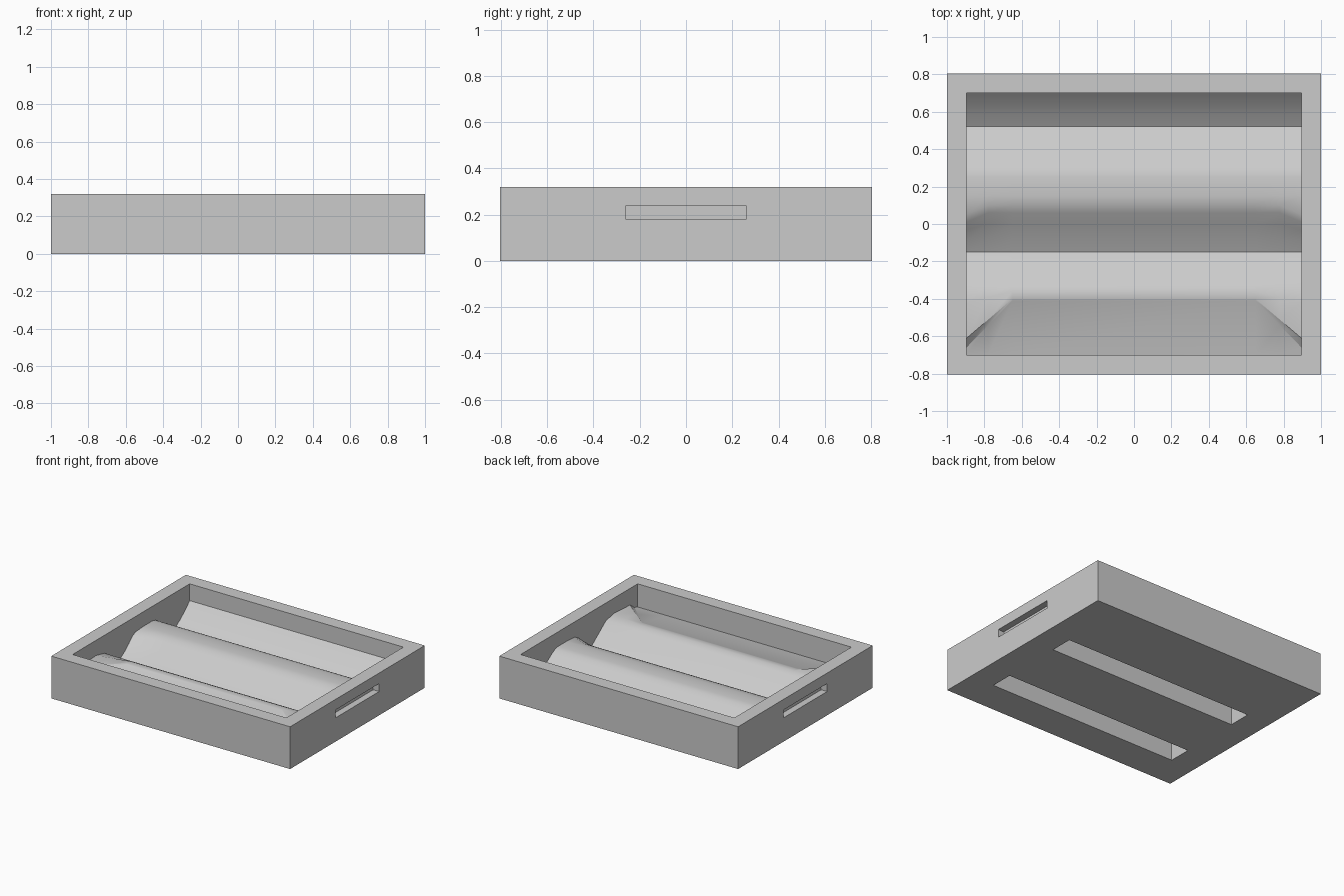
import bpy, bmesh, math
from mathutils import Vector

cube = bpy.data.objects.get("Cube")
if cube:
    bpy.data.objects.remove(cube, do_unlink=True)

grey = bpy.data.materials.new("plain_grey")
grey.use_nodes = True
grey.diffuse_color = (0.6, 0.6, 0.6, 1)
grey.node_tree.nodes["Principled BSDF"].inputs["Base Color"].default_value = (0.6, 0.6, 0.6, 1)

X, Y, H = 1.0, 0.805, 0.32      # outer half width, half depth, height
END, BACK = 0.895, 0.70         # pocket half width, half depth
bm = bmesh.new()


def face(points, facing):
    """Add one face whose normal points along facing."""
    f = bm.faces.new([bm.verts.new(p) for p in points])
    f.normal_update()
    if f.normal.dot(Vector(facing)) < 0:
        f.normal_flip()


def panel(axis, at, out, us, vs, holes=(), depth=0):
    """Flat panel across an axis, split into cells; hole cells are sunk by depth, or open."""
    def point(u, v, level):
        p = [u, v]
        p.insert(axis, level)
        return Vector(p)

    normal = point(0, 0, out)
    sunk = at - out * depth
    for i, (u0, u1) in enumerate(zip(us, us[1:])):
        for j, (v0, v1) in enumerate(zip(vs, vs[1:])):
            corners = [(u0, v0), (u1, v0), (u1, v1), (u0, v1)]
            if (i, j) not in holes:
                face([point(u, v, at) for u, v in corners], normal)
            elif depth:
                face([point(u, v, sunk) for u, v in corners], normal)
                centre = point((u0 + u1) / 2, (v0 + v1) / 2, at)
                for a, b in zip(corners, corners[1:] + corners[:1]):
                    edge = (point(*a, at) + point(*b, at)) / 2
                    face([point(*a, at), point(*b, at), point(*b, sunk), point(*a, sunk)],
                         centre - edge)


# Outer walls: plain front and back, blind hand grips in both sides
for side in (-1, 1):
    panel(1, side * Y, side, (-X, X), (0, H))
    panel(0, side * X, side, (-Y, -0.26, 0.26, Y), (0, 0.18, 0.24, H), [(1, 1)], 0.05)

# Underside with two slots beneath the ridges
panel(2, 0, -1, (-X, -0.8, 0.8, X), (-Y, -0.55, -0.377, 0.088, 0.262, Y),
      [(1, 1), (1, 3)], 0.14)

# Top rim around the open pocket
panel(2, H, 1, (-X, -END, END, X), (-Y, -BACK, BACK, Y), [(1, 1)])

# Wavy floor profile: y, z, then the shift in y and z reached at the side walls
FRONT = [(-BACK, 0.145, 0, 0), (-0.41, 0.202, -0.25, -0.045), (-0.40, 0.204, -0.21, -0.01),
         (-0.36, 0.205, -0.06, 0), (-0.32, 0.185, 0, 0), (-0.15, 0.06, 0, 0)]
REAR = [(-0.08, 0.095, -0.01, 0), (0.0, 0.143, -0.03, 0), (0.06, 0.182, -0.05, 0),
        (0.10, 0.203, -0.05, 0), (0.15, 0.21, 0, 0), (0.25, 0.21, 0, 0), (0.29, 0.202, 0, 0),
        (0.33, 0.18, 0, 0), (0.52, 0.05, 0, 0), (0.58, 0.088, 0, 0), (0.65, 0.143, 0, 0),
        (BACK, 0.193, 0, 0)]


def section(x):
    points = []
    for group, start in ((FRONT, 0.65), (REAR, 0.78)):
        t = max(0, (abs(x) - start) / (END - start))
        points += [(x, y + t * dy, z + t * dz) for y, z, dy, dz in group]
    return points


# Pocket floor lofted along x
rings = [section(x) for x in (-END, -0.78, -0.65, 0.65, 0.78, END)]
for a, b in zip(rings, rings[1:]):
    for i in range(len(a) - 1):
        face([a[i], a[i + 1], b[i + 1], b[i]], (0, 0, 1))

# Pocket walls from the floor up to the rim
for ring, side in ((rings[0], -1), (rings[-1], 1)):
    face(ring + [(side * END, BACK, H), (side * END, -BACK, H)], (-side, 0, 0))
for end, side in ((0, -1), (-1, 1)):
    y = side * BACK
    face([rings[0][end], rings[-1][end], (END, y, H), (-END, y, H)], (0, -side, 0))

# Tray object, smooth over the waves and sharp at the corners
bmesh.ops.remove_doubles(bm, verts=bm.verts[:], dist=0.0001)
mesh = bpy.data.meshes.new("tray")
bm.to_mesh(mesh)
bm.free()
mesh.materials.append(grey)
mesh.shade_smooth()
mesh.set_sharp_from_angle(angle=math.radians(30))
tray = bpy.data.objects.new("tray", mesh)
bpy.context.scene.collection.objects.link(tray)
